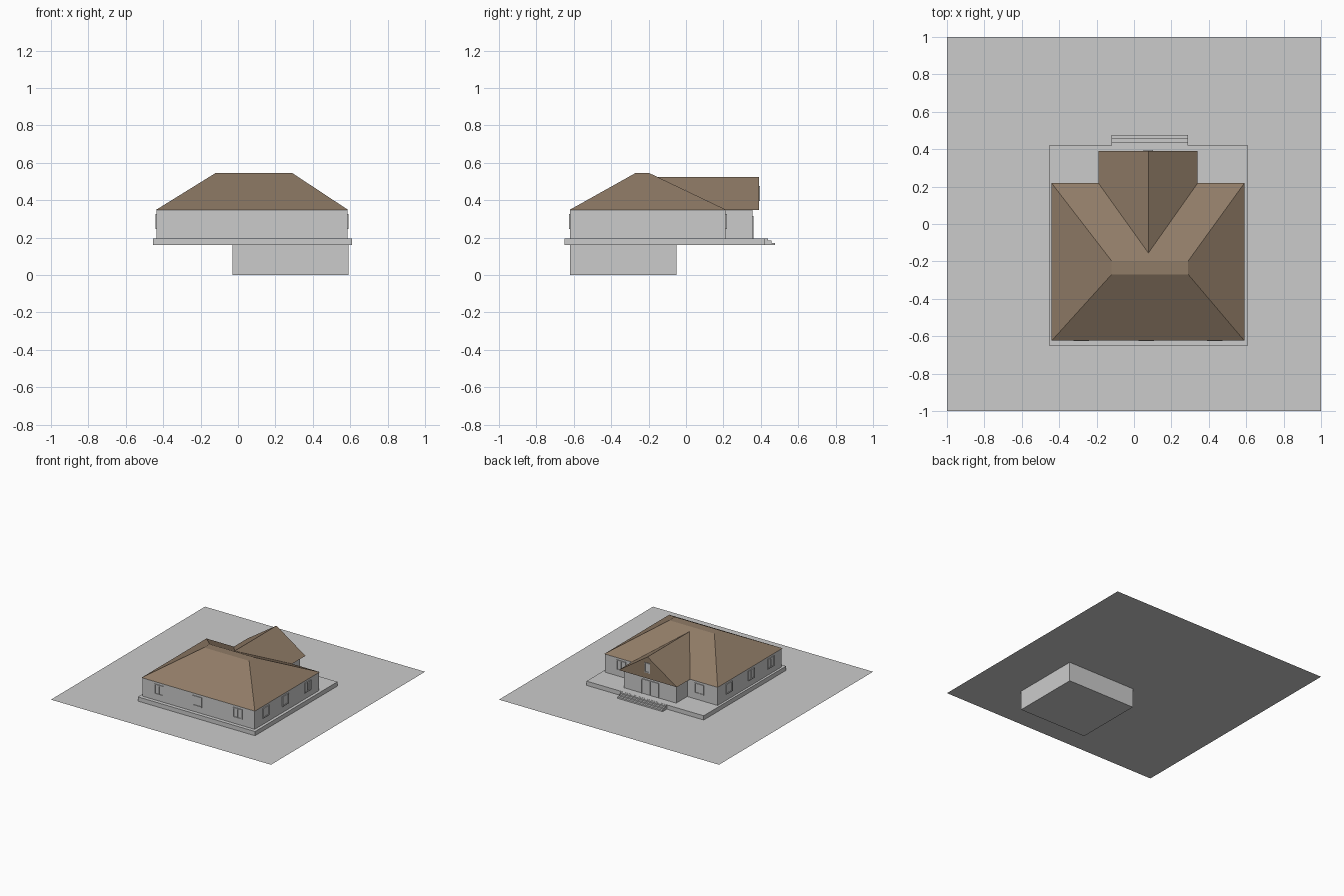
import bpy, bmesh
from math import pi
from mathutils import Matrix, Vector

if "Cube" in bpy.data.objects:
    bpy.data.objects.remove(bpy.data.objects["Cube"])

brown = bpy.data.materials.new("roof_brown")
brown.diffuse_color = (0.28, 0.2, 0.135, 1)
brown.use_nodes = True
brown.node_tree.nodes["Principled BSDF"].inputs["Base Color"].default_value = brown.diffuse_color


def make(name, verts, faces, mat=None):
    me = bpy.data.meshes.new(name)
    me.from_pydata(verts, [], faces)
    bm = bmesh.new()
    bm.from_mesh(me)
    if len(faces) > 1:
        bmesh.ops.recalc_face_normals(bm, faces=bm.faces)
    bm.to_mesh(me)
    bm.free()
    ob = bpy.data.objects.new(name, me)
    bpy.context.collection.objects.link(ob)
    if mat:
        me.materials.append(mat)
    return ob


def frustum(name, low, high, z0, z1, mat=None):
    """Box whose top rectangle may differ from its base (x0, x1, y0, y1)."""
    v = []
    for (x0, x1, y0, y1), z in ((low, z0), (high, z1)):
        v += [(x0, y0, z), (x1, y0, z), (x1, y1, z), (x0, y1, z)]
    f = [(3, 2, 1, 0), (4, 5, 6, 7)]
    f += [(i, (i + 1) % 4, (i + 1) % 4 + 4, i + 4) for i in range(4)]
    return make(name, v, f, mat)


def box(name, rect, z0, z1, mat=None):
    return frustum(name, rect, rect, z0, z1, mat)


def prism(name, profile, a, b, axis, mat=None):
    """Extrude a 2D profile from a to b along x (profile yz) or y (profile xz)."""
    n = len(profile)
    put = (lambda p, t: (t, p[0], p[1])) if axis == 'x' else (lambda p, t: (p[0], t, p[1]))
    v = [put(p, t) for t in (a, b) for p in profile]
    f = [tuple(range(n)), tuple(range(2 * n - 1, n - 1, -1))]
    f += [(i, (i + 1) % n, (i + 1) % n + n, i + n) for i in range(n)]
    return make(name, v, f, mat)


def opening(name, pos, turn, w, h, sill=True):
    """Framed opening with a mullion; built facing -y, then turned about z."""
    t, d = 0.007, 0.006
    bm = bmesh.new()
    bars = [(-w/2, -w/2 + t, -h/2, h/2, d), (w/2 - t, w/2, -h/2, h/2, d),
            (-w/2 + t, w/2 - t, h/2 - t, h/2, d), (-t/3, t/3, -h/2, h/2 - t, d * 0.7),
            (-w/2 + t, w/2 - t, -h/2, h/2 - t, 0.001)]
    if sill:
        bars.append((-w/2 + t, w/2 - t, -h/2, -h/2 + t, d))
    for x0, x1, z0, z1, depth in bars:
        m = Matrix.Translation(((x0 + x1)/2, (0.004 - depth)/2, (z0 + z1)/2)) \
            @ Matrix.Diagonal((x1 - x0, depth + 0.004, z1 - z0, 1))
        bmesh.ops.create_cube(bm, size=1, matrix=m)
    bm.transform(Matrix.Translation(Vector(pos)) @ Matrix.Rotation(turn, 4, 'Z'))
    me = bpy.data.meshes.new(name)
    bm.to_mesh(me)
    bm.free()
    bpy.context.collection.objects.link(bpy.data.objects.new(name, me))


# plot, basement and plinth
make("plot", [(-1, -1, .16), (1, -1, .16), (1, 1, .16), (-1, 1, .16)], [(0, 1, 2, 3)])
box("basement", (-.03, .59, -.62, -.05), 0, .16)
box("plinth", (-.455, .61, -.65, .42), .16, .195)

# entrance steps
prism("entrance_steps", [(.42, .16), (.42, .194), (.438, .194), (.438, .183), (.456, .183),
                         (.456, .172), (.475, .172), (.475, .16)], -.12, .29, 'x')

# walls of the main block and the entrance wing
X0, X1, Y0, Y1 = -.436, .586, -.62, .212
box("main_walls", (X0, X1, Y0, Y1), .19, .348)
box("wing_walls", (-.16, .315, .2, .355), .19, .348)

# hipped main roof and gabled wing roof
frustum("main_roof", (-.44, .59, -.624, .218), (-.12, .29, -.27, -.197), .347, .545, brown)

wing = prism("wing_roof", [(-.19, .347), (.34, .347), (.077, .525)], .218, .39, 'y', brown)
# pull the inner end of the ridge back into the main roof slope
for v in wing.data.vertices:
    if v.co.z > .5 and v.co.y < .3:
        v.co.y = -.155
wing.data.update()

# windows on the front, sides and back
for x in (-.282, .066, .432):
    opening("front_window", (x, Y0, .286), 0, .082, .082)
for y in (-.475, -.222, .065):
    opening("right_window", (X1, y, .286), pi / 2, .082, .082)
    opening("left_window", (X0, y, .286), -pi / 2, .082, .082)
for x in (-.27, .44):
    opening("back_window", (x, Y1, .286), pi, .082, .082)

# double door and small gable window
opening("entrance_door", (.077, .355, .255), pi, .16, .12, sill=False)
opening("gable_window", (.077, .39, .435), pi, .05, .08)
